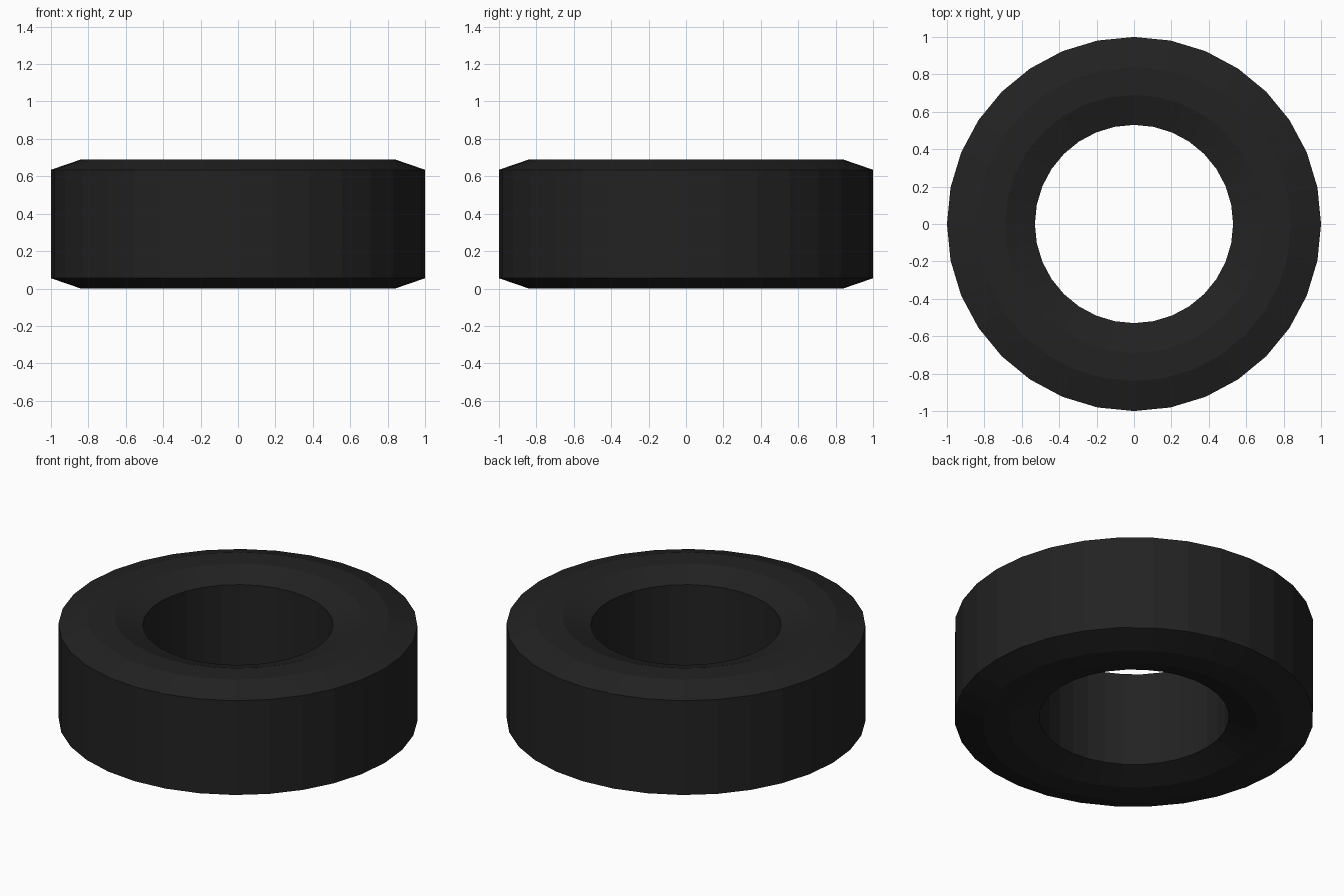
import bpy, bmesh
from math import tau
from mathutils import Matrix

if "Cube" in bpy.data.objects:
    bpy.data.objects.remove(bpy.data.objects["Cube"])

SIDES = 32
R_OUT, R_IN = 1.0, 0.53      # outer and hole radius
BEVEL, HEIGHT, DROP = 0.16, 0.69, 0.055

# closed cross-section (radius, height), counter-clockwise
lower = [(R_IN, DROP), (R_IN + BEVEL, 0), (R_OUT - BEVEL, 0), (R_OUT, DROP)]
profile = lower + [(r, HEIGHT - z) for r, z in reversed(lower)]

# tyre ring: revolve the section around z
bm = bmesh.new()
rings = []
for i in range(SIDES):
    turn = Matrix.Rotation(tau * i / SIDES, 3, 'Z')
    rings.append([bm.verts.new(turn @ bm_co) for bm_co in
                  (Matrix.Translation((r, 0, z)).translation for r, z in profile)])
n = len(profile)
for i in range(SIDES):
    a, b = rings[i], rings[(i + 1) % SIDES]
    for j in range(n):
        k = (j + 1) % n
        bm.faces.new((a[j], b[j], b[k], a[k]))
bmesh.ops.recalc_face_normals(bm, faces=bm.faces)

mesh = bpy.data.meshes.new("tyre")
bm.to_mesh(mesh)
bm.free()
tyre = bpy.data.objects.new("tyre", mesh)
bpy.context.collection.objects.link(tyre)

# black rubber
rubber = bpy.data.materials.new("black_rubber")
rubber.diffuse_color = (0.016, 0.016, 0.016, 1)
rubber.use_nodes = True
rubber.node_tree.nodes["Principled BSDF"].inputs["Base Color"].default_value = rubber.diffuse_color
mesh.materials.append(rubber)
